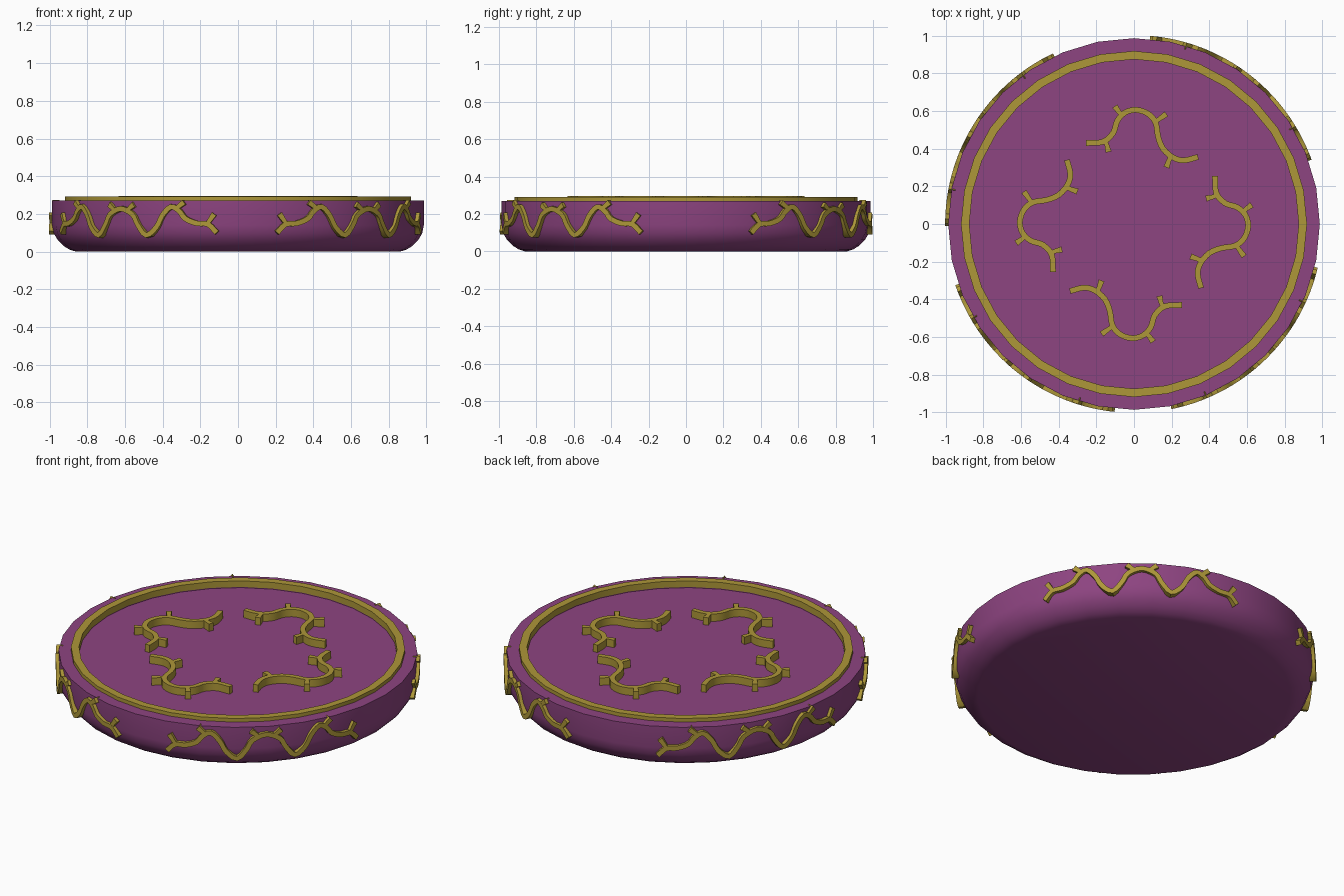
import bpy, bmesh
from math import sin, cos, pi, radians
from mathutils import Vector

if "Cube" in bpy.data.objects:
    bpy.data.objects.remove(bpy.data.objects["Cube"])


def material(name, color):
    m = bpy.data.materials.new(name)
    m.diffuse_color = color
    m.use_nodes = True
    m.node_tree.nodes["Principled BSDF"].inputs["Base Color"].default_value = m.diffuse_color
    return m


purple = material("purple", (0.27, 0.058, 0.22, 1))
gold = material("gold", (0.42, 0.31, 0.04, 1))


def finish(bm, name, mat, angle=30):
    bmesh.ops.recalc_face_normals(bm, faces=bm.faces)
    me = bpy.data.meshes.new(name)
    bm.to_mesh(me)
    bm.free()
    ob = bpy.data.objects.new(name, me)
    bpy.context.collection.objects.link(ob)
    me.materials.append(mat)
    bpy.ops.object.select_all(action='DESELECT')
    bpy.context.view_layer.objects.active = ob
    ob.select_set(True)
    bpy.ops.object.shade_smooth_by_angle(angle=radians(angle))
    return ob


def lathe(name, profile, mat, closed, n=32):
    """Spin (radius, z) points; open profiles get end caps."""
    bm = bmesh.new()
    rings = [[bm.verts.new((r * cos(2 * pi * i / n), r * sin(2 * pi * i / n), z))
              for i in range(n)] for r, z in profile]
    pairs = list(zip(rings, rings[1:]))
    if closed:
        pairs.append((rings[-1], rings[0]))
    else:
        bm.faces.new(rings[0])
        bm.faces.new(rings[-1])
    for a, b in pairs:
        for i in range(n):
            j = (i + 1) % n
            bm.faces.new((a[i], a[j], b[j], b[i]))
    return finish(bm, name, mat)


def smooth_path(pts, steps=3):
    """Catmull-Rom curve through flat (u, v) points."""
    p = [Vector(q) for q in pts]
    if len(p) < 3:
        return p
    p = [2 * p[0] - p[1]] + p + [2 * p[-1] - p[-2]]
    out = []
    for a, b, c, d in zip(p, p[1:], p[2:], p[3:]):
        for k in range(steps):
            t = k / steps
            out.append(0.5 * (2 * b + (c - a) * t + (2 * a - 5 * b + 4 * c - d) * t * t
                              + (3 * b - a - 3 * c + d) * t ** 3))
    return out + [p[-2]]


def ribbon(bm, pts, place, w0, w1):
    """Raised square-edged strip; place(u, v, level) maps it onto a surface."""
    path = smooth_path(pts)
    last, prev = len(path) - 1, None
    for i, p in enumerate(path):
        t = (path[min(i + 1, last)] - path[max(i - 1, 0)]).normalized()
        side = Vector((-t.y, t.x)) * (w0 + (w1 - w0) * i / last) / 2
        sec = [bm.verts.new(place(*(p + s * side), lv))
               for s, lv in ((-1, 0), (1, 0), (1, 1), (-1, 1))]
        if prev:
            for k in range(4):
                m = (k + 1) % 4
                bm.faces.new((prev[k], prev[m], sec[m], sec[k]))
        else:
            bm.faces.new(sec)
        prev = sec
    bm.faces.new(prev)


# Dish-shaped cushion with recessed top
lathe("cushion_body", [(0.86, 0), (0.895, 0.011), (0.928, 0.032), (0.957, 0.062), (0.977, 0.096),
                       (0.986, 0.14), (0.986, 0.27), (0.876, 0.27), (0.876, 0.25)], purple, False)

# Gold ring around the top
lathe("top_ring", [(0.874, 0.255), (0.918, 0.255), (0.918, 0.292), (0.874, 0.292)], gold, True)

# Four scrolling vines on the top
top_main = [(-.255, .43), (-.165, .436), (-.11, .484), (-.09, .545), (-.05, .59), (.01, .606),
            (.075, .585), (.115, .537), (.128, .463), (.154, .40), (.207, .353), (.266, .338), (.34, .356)]
top_twigs = [[(-.065, .575), (-.102, .625)], [(.11, .54), (.172, .584)],
             [(.195, .365), (.172, .30)], [(-.148, .435), (-.135, .382)]]
for n in range(4):
    a = -n * pi / 2

    def on_top(u, v, lv):
        return (u * cos(a) - v * sin(a), u * sin(a) + v * cos(a), 0.242 + 0.053 * lv)
    bm = bmesh.new()
    ribbon(bm, top_main, on_top, 0.03, 0.03)
    for tw in top_twigs:
        ribbon(bm, tw, on_top, 0.02, 0.032)
    finish(bm, f"top_vine_{n + 1}", gold)

# Four wavy vines wrapped around the side: (degrees from vine centre, z)
half = [(4.4, .197), (6.2, .145), (9.3, .087), (12.8, .13), (14.8, .192), (17.6, .238),
        (20.3, .215), (22.2, .175), (25.8, .15), (29.3, .145), (32, .10)]
half_twigs = [[(29, .145), (31.2, .2)], [(19, .225), (21.8, .262)], [(2.5, .22), (4.8, .25)]]


def arc(pts, s=1):
    return [(s * radians(d), z) for d, z in pts]


for n, centre in enumerate((52.5, 148, 231.5, 314)):
    def on_side(u, v, lv):
        t, r = radians(centre) + u, 0.965 + 0.037 * lv
        return (r * cos(t), r * sin(t), v)
    bm = bmesh.new()
    ribbon(bm, arc(half[::-1], -1) + [(0, .228)] + arc(half), on_side, 0.028, 0.028)
    for s in (-1, 1):
        for tw in half_twigs:
            ribbon(bm, arc(tw, s), on_side, 0.02, 0.03)
    finish(bm, f"side_vine_{n + 1}", gold)
